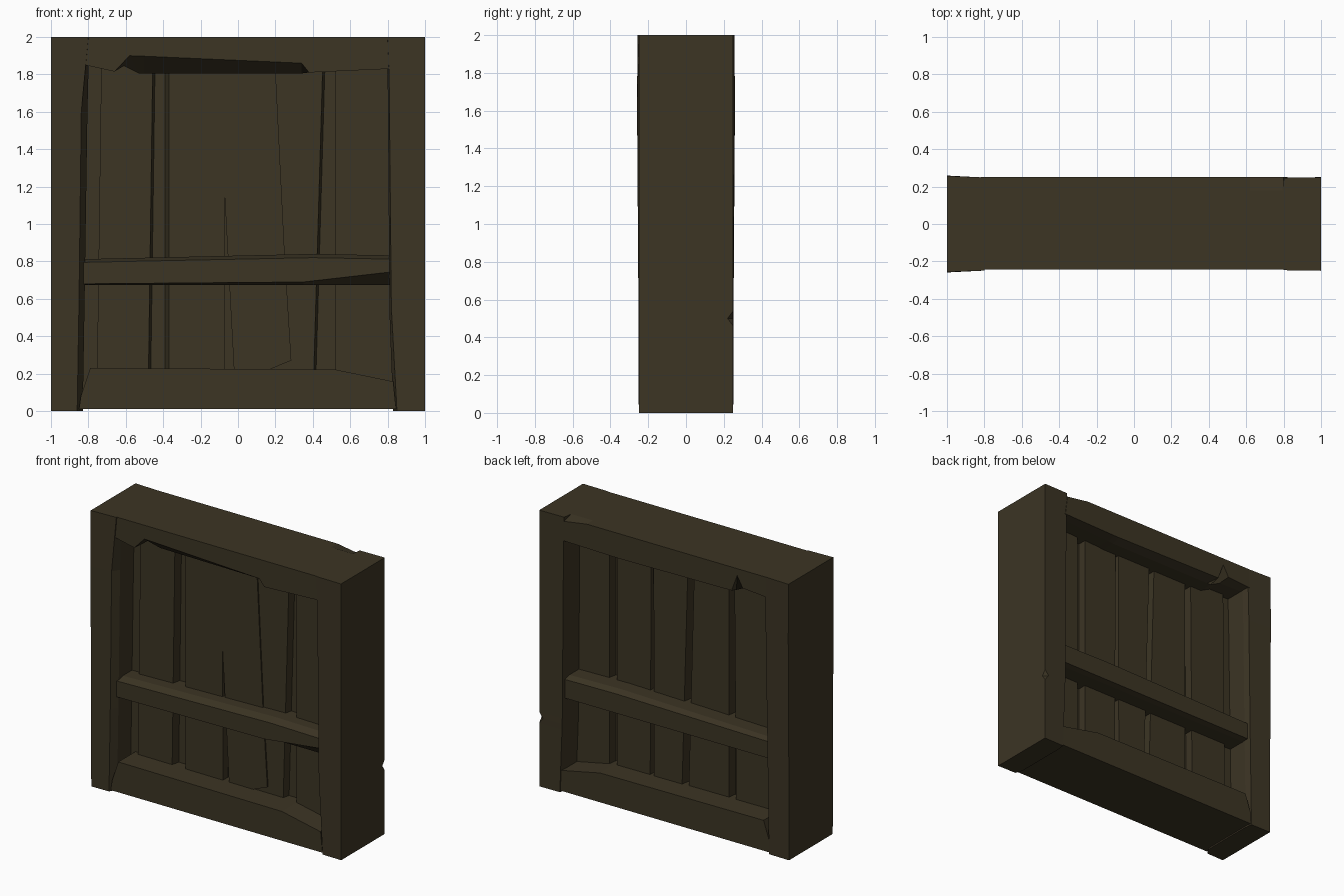
import bpy, bmesh

wood = bpy.data.materials.new("dark_brown_wood")
wood.diffuse_color = (0.045, 0.035, 0.0175, 1)


def loft(name, rings):
    """Skin a closed solid through rings that share a point count."""
    bm = bmesh.new()
    loops = [[bm.verts.new(p) for p in ring] for ring in rings]
    n = len(loops[0])
    for a, b in zip(loops, loops[1:]):
        for i in range(n):
            j = (i + 1) % n
            bm.faces.new((a[i], a[j], b[j], b[i]))
    bm.faces.new(loops[0][::-1])
    bm.faces.new(loops[-1])
    bmesh.ops.remove_doubles(bm, verts=bm.verts, dist=0.0005)
    bmesh.ops.recalc_face_normals(bm, faces=bm.faces)
    mesh = bpy.data.meshes.new(name)
    bm.to_mesh(mesh)
    bm.free()
    mesh.materials.append(wood)
    ob = bpy.data.objects.new(name, mesh)
    bpy.context.collection.objects.link(ob)
    return ob


def loft_y(name, sections):
    return loft(name, [[(x, y, z) for x, z in pts] for y, pts in sections])


def post(name, s, heights):
    """Upright with a worn front inner corner; s is the side (-1 or 1)."""
    rings = []
    for z, edge, deep, yo, yi, chip in heights:
        rings.append([(s * p[0], p[1], z) for p in (
            (1, -yo), (edge, -yi), (deep, -yi + 0.05), (deep, yi - 0.05),
            (deep + 0.008, yi), (1 - chip, yo), (1, yo - chip))])
    loft(name, rings)


# Side posts: height, worn edge, deep edge, outer y, inner y, corner chip
post("left_post", -1, [
    (0, 0.86, 0.83, 0.25, 0.247, 0), (0.6, 0.85, 0.82, 0.252, 0.247, 0),
    (1.6, 0.838, 0.805, 0.259, 0.249, 0), (2, 0.8, 0.795, 0.257, 0.249, 0)])
post("right_post", 1, [
    (0, 0.85, 0.83, 0.248, 0.246, 0), (0.46, 0.825, 0.812, 0.25, 0.247, 0),
    (0.5, 0.823, 0.811, 0.25, 0.247, 0.03), (0.54, 0.82, 0.81, 0.25, 0.247, 0),
    (1.8, 0.808, 0.80, 0.25, 0.247, 0), (2, 0.8, 0.795, 0.25, 0.247, 0)])

# Top rail with chipped underside and a broken back corner
top = [(-0.82, 2), (0.62, 2), (0.80, 2), (0.82, 1.83)]
front = top + [(0.38, 1.81), (0.34, 1.86), (-0.50, 1.897), (-0.58, 1.90),
               (-0.66, 1.815), (-0.82, 1.85)]
inner = top + [(0.38, 1.81), (0.34, 1.805), (-0.50, 1.805), (-0.53, 1.805),
               (-0.61, 1.845), (-0.82, 1.85)]
back = top + [(0.38, 1.82), (0.34, 1.82), (-0.54, 1.83), (-0.585, 1.95),
              (-0.63, 1.87), (-0.82, 1.855)]
back[2] = (0.80, 1.972)
loft_y("top_rail", [(-0.243, front), (-0.13, inner), (0.18, inner), (0.25, back)])

# Bottom rail with sloping shoulders
low = [(-0.85, 0.01), (-0.84, 0.08), (-0.79, 0.23), (0.52, 0.222), (0.83, 0.158), (0.845, 0.01)]
loft_y("bottom_rail", [(-0.241, low), (0.241, low)])

# Middle rail with a chamfered top and a split lower corner
rail_face = [(-0.83, 0.68), (-0.83, 0.795), (0.4, 0.82), (0.83, 0.812),
             (0.83, 0.745), (0.35, 0.69)]
rail_core = [(-0.83, 0.675), (-0.83, 0.812), (0.4, 0.84), (0.83, 0.832),
             (0.83, 0.675), (0.35, 0.675)]
rail_back = [(-0.83, 0.68), (-0.83, 0.80), (0.4, 0.82), (0.83, 0.815),
             (0.83, 0.68), (0.35, 0.68)]
loft_y("middle_rail", [(-0.21, rail_face), (-0.15, rail_core),
                       (0.18, rail_core), (0.225, rail_back)])


# Planks: quads tapering from top to bottom, with sloped long edges
def plank(name, t0, t1, b0, b1, y, left=0.0, right=0.0):
    Z0, Z1 = 0.1, 1.92
    face = [(b0, Z0), (t0, Z1), (t1, Z1), (b1, Z0)]
    base = [(b0 - left, Z0), (t0 - left, Z1), (t1 + right, Z1), (b1 + right, Z0)]
    loft_y(name, [(y, face), (0, base)])


plank("front_plank_edge", -0.85, -0.73, -0.85, -0.755, -0.045)
plank("front_plank_left", -0.73, -0.455, -0.755, -0.48, -0.07, right=0.015)
plank("front_plank_inner_right", 0.15, 0.455, 0.15, 0.402, -0.062, right=0.015)
plank("front_plank_right", 0.52, 0.85, 0.52, 0.85, -0.072)

# Wide front plank with a crack and a broken lower corner
wide = [(-0.37, 0.15), (-0.37, 1.9), (0.197, 1.9), (0.25, 0.83), (0.285, 0.27),
        (0.15, 0.215), (0.10, 0.15), (-0.018, 0.15), (-0.073, 1.18), (-0.07, 0.15)]
wide_base = [(-0.395, z) if i < 2 else (x, z) for i, (x, z) in enumerate(wide)]
loft_y("front_plank_wide", [(-0.072, wide), (0, wide_base)])

plank("back_plank_right", 0.564, 0.85, 0.564, 0.85, 0.072, left=0.015)
plank("back_plank_inner_right", 0.225, 0.50, 0.235, 0.50, 0.075)
plank("back_plank_middle", -0.073, 0.205, -0.02, 0.20, 0.078, left=0.015)
plank("back_plank_inner_left", -0.395, -0.12, -0.395, -0.07, 0.072, left=0.01)
plank("back_plank_left", -0.73, -0.44, -0.745, -0.455, 0.075)
plank("back_plank_edge", -0.85, -0.73, -0.85, -0.745, 0.045)

# Thin backing between the two plank layers
sheet = [(-0.85, 0.1), (-0.85, 1.9), (0.85, 1.9), (0.85, 0.1)]
loft_y("backing_board", [(-0.012, sheet), (0.012, sheet)])
